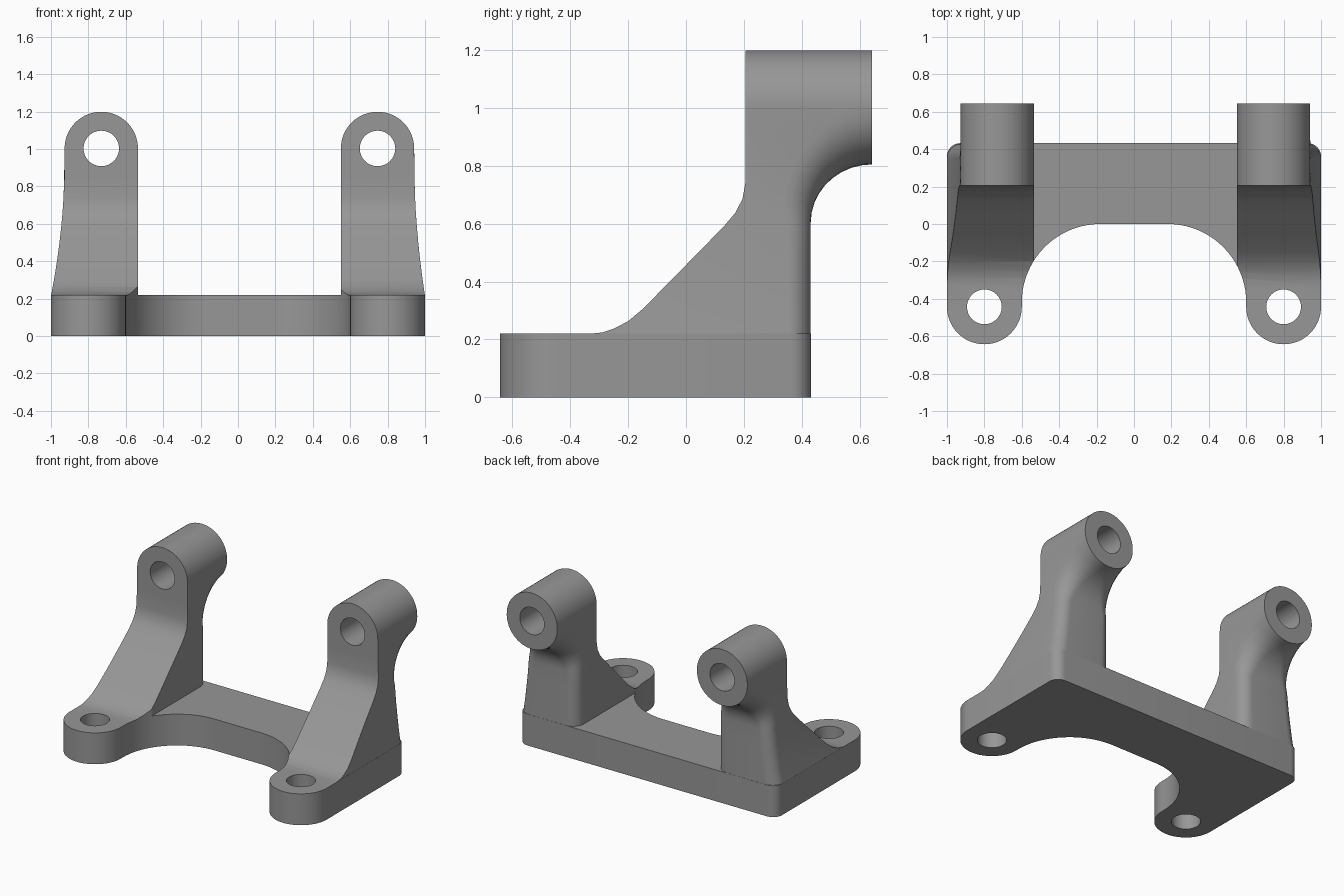
import bpy, bmesh, math

if "Cube" in bpy.data.objects:
    bpy.data.objects.remove(bpy.data.objects["Cube"])

grey = bpy.data.materials.new("mid grey")
grey.diffuse_color = (0.31, 0.31, 0.31, 1)
grey.use_nodes = True
grey.node_tree.nodes["Principled BSDF"].inputs["Base Color"].default_value = grey.diffuse_color


def finish(bm, name):
    bmesh.ops.recalc_face_normals(bm, faces=bm.faces)
    me = bpy.data.meshes.new(name)
    bm.to_mesh(me)
    bm.free()
    me.materials.append(grey)
    ob = bpy.data.objects.new(name, me)
    bpy.context.collection.objects.link(ob)
    return ob


def prism(name, pts, a, b, place):
    """Extrude a 2D outline from a to b; place(u, v, w) gives the 3D point."""
    bm = bmesh.new()
    lo = [bm.verts.new(place(u, v, a)) for u, v in pts]
    hi = [bm.verts.new(place(u, v, b)) for u, v in pts]
    bm.faces.new(lo)
    bm.faces.new(hi)
    n = len(pts)
    for i in range(n):
        j = (i + 1) % n
        bm.faces.new((lo[i], lo[j], hi[j], hi[i]))
    return finish(bm, name)


def upright(u, v, w):
    return (u, v, w)


def lying(u, v, w):
    return (u, w, v)


def arc(cx, cy, r, a0, a1, n):
    return [(cx + r * math.cos(math.radians(a0 + (a1 - a0) * i / n)),
             cy + r * math.sin(math.radians(a0 + (a1 - a0) * i / n))) for i in range(n + 1)]


def combine(ob, other, op):
    m = ob.modifiers.new(op, 'BOOLEAN')
    m.operation, m.object, m.solver = op, other, 'EXACT'
    bpy.context.view_layer.objects.active = ob
    bpy.ops.object.modifier_apply(modifier=m.name)
    bpy.data.objects.remove(other)


# Base plate with two rounded feet and a curved front cutout
bay = arc(-0.18, -0.42, 0.42, 180, 90, 20) + arc(0.18, -0.42, 0.42, 90, 0, 20)
outline = (arc(-0.8, -0.443, 0.2, 180, 360, 32) + bay + arc(0.8, -0.443, 0.2, 180, 360, 32)
           + arc(0.93, 0.362, 0.07, 0, 90, 8) + arc(-0.93, 0.362, 0.07, 90, 180, 8))
bracket = prism("bracket", outline, 0, 0.22, upright)

# Side curve of a post: front edge (y, z), paired with the back edge
front = [(-0.33, 0.2), (-0.33, 0.22), (-0.29, 0.224), (-0.25, 0.237), (-0.2, 0.263),
         (-0.15, 0.305), (-0.06, 0.396), (0.04, 0.498)]
rows = [(f, (0.431, f[1]), 0.0) for f in front]
bend = [(0.13, 0.59), (0.17, 0.637), (0.195, 0.685), (0.205, 0.74), (0.205, 0.85),
        (0.205, 1.0), (0.3, 1.0), (0.42, 1.0), (0.53, 1.0), (0.643, 1.0)]
for i, f in enumerate(bend):
    t = math.radians(10 * i)
    rows.append((f, (0.643 - 0.212 * math.cos(t), 0.603 + 0.202 * math.sin(t)), i / 9))


def post(side, inner, outer):
    """Gusset that sweeps up and back into a round boss."""
    bm = bmesh.new()
    rings = []
    for far, near, t in rows:
        dy, dz = near[0] - far[0], near[1] - far[1]
        length = math.hypot(dy, dz)
        rf = 0.19 + (0.5 - 0.19) * t
        rd = 0.08 + (0.19 - 0.08) * t
        sec = [(0, 0)]
        curve = []
        for k in range(9):
            a = math.pi / 2 * k / 8
            curve.append((rf * (1 - math.cos(a)), length - rd * (1 - math.sin(a))))
        sec += curve + [(1 - f + 1e-4, d) for f, d in reversed(curve)] + [(1, 0)]
        ring = []
        for f, d in sec:
            y, z = far[0] + dy * d / length, far[1] + dz * d / length
            flare = min(1, max(0, (0.95 - z) / 0.73)) ** 2
            edge = outer + (0.999 - outer) * flare
            ring.append(bm.verts.new((side * (inner + f * (edge - inner)), y, z)))
        rings.append(ring)
    n = len(rings[0])
    for a, b in zip(rings, rings[1:]):
        for i in range(n):
            j = (i + 1) % n
            bm.faces.new((a[i], a[j], b[j], b[i]))
    bm.faces.new(rings[0])
    bm.faces.new(rings[-1])
    ob = finish(bm, "post")
    # Rounded top of the boss
    cx, r = side * (inner + outer) / 2, (outer - inner) / 2
    dome = [(cx + r, 0.99)] + arc(cx, 1.003, r, 0, 180, 32) + [(cx - r, 0.99)]
    combine(ob, prism("boss_top", dome, 0.205, 0.643, lying), 'UNION')
    # Front cutout continues through the post
    cut = [(-0.6, -0.8)] + bay + [(0.6, -0.8)]
    combine(ob, prism("bay_cutter", cut, -0.2, 0.6, upright), 'DIFFERENCE')
    # Bore
    combine(ob, prism("bore", arc(cx, 1.003, 0.095, 0, 348.75, 31), 0, 1, lying), 'DIFFERENCE')
    return ob


for side, inner, outer in ((-1, 0.535, 0.927), (1, 0.55, 0.942)):
    combine(bracket, post(side, inner, outer), 'UNION')
    # Bolt hole in the foot
    hole = arc(side * 0.8, -0.443, 0.093, 0, 348.75, 31)
    combine(bracket, prism("bolt_hole", hole, -0.1, 0.5, upright), 'DIFFERENCE')

bpy.ops.object.select_all(action='DESELECT')
bracket.select_set(True)
bpy.context.view_layer.objects.active = bracket
bpy.ops.object.shade_smooth_by_angle(angle=math.radians(30))
